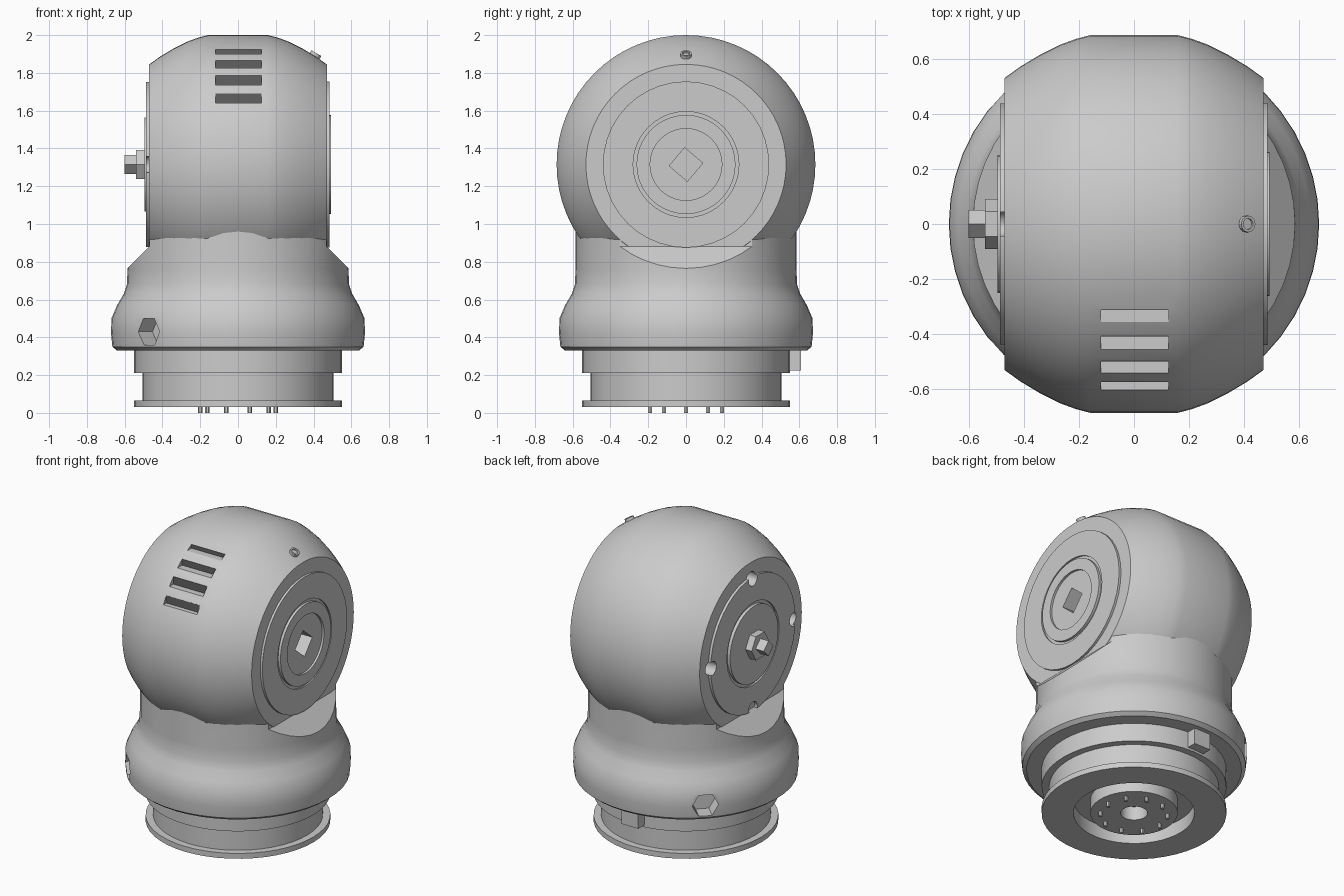
import bpy, bmesh
from math import pi, sin, cos, sqrt, atan2
from mathutils import Matrix, Vector

if "Cube" in bpy.data.objects:
    bpy.data.objects.remove(bpy.data.objects["Cube"])


def material(name, value):
    m = bpy.data.materials.new(name)
    m.use_nodes = True
    color = (value, value, value, 1)
    m.diffuse_color = color
    m.node_tree.nodes["Principled BSDF"].inputs["Base Color"].default_value = color
    return m


GREY = material("light grey", 0.6)
DARK = material("dark grey", 0.12)
AXIS_Z = 1.315
DRUM_R = 0.685


def finish(name, bm, matrix=Matrix(), mat=GREY):
    bmesh.ops.recalc_face_normals(bm, faces=bm.faces[:])
    bm.transform(matrix)
    mesh = bpy.data.meshes.new(name)
    bm.to_mesh(mesh)
    bm.free()
    mesh.materials.append(mat)
    obj = bpy.data.objects.new(name, mesh)
    bpy.context.collection.objects.link(obj)
    return obj


def lathe_mesh(profile, steps):
    bm = bmesh.new()
    vs = [bm.verts.new((r, 0, h)) for r, h in profile]
    edges = [bm.edges.new(pair) for pair in zip(vs, vs[1:])]
    bmesh.ops.spin(bm, geom=vs + edges, axis=(0, 0, 1), cent=(0, 0, 0),
                   angle=2 * pi, steps=steps)
    bmesh.ops.remove_doubles(bm, verts=bm.verts[:], dist=0.0005)
    return bm


def lathe(name, profile, steps=48, matrix=Matrix()):
    return finish(name, lathe_mesh(profile, steps), matrix)


def box(name, lo, hi, mat=GREY, matrix=Matrix()):
    bm = bmesh.new()
    bmesh.ops.create_cube(bm, size=1)
    lo, hi = Vector(lo), Vector(hi)
    place = Matrix.Translation((lo + hi) / 2) @ Matrix.Diagonal((*(hi - lo), 1))
    return finish(name, bm, matrix @ place, mat)


def rod(name, start, direction, length, radius, sides=16):
    """Cylinder growing from start along direction."""
    turn = Vector(direction).to_track_quat('Z', 'Y').to_matrix().to_4x4()
    return lathe(name, [(0, 0), (radius, 0), (radius, length), (0, length)],
                 sides, Matrix.Translation(start) @ turn)


def cut(targets, cutter):
    cutter.hide_render = True
    for obj in targets:
        mod = obj.modifiers.new("cut", 'BOOLEAN')
        mod.operation = 'DIFFERENCE'
        mod.solver = 'EXACT'
        mod.object = cutter
        bpy.context.view_layer.objects.active = obj
        bpy.ops.object.modifier_apply(modifier=mod.name)
    bpy.data.objects.remove(cutter)


def clip(bm, point, normal):
    """Remove everything beyond the plane and cap the opening."""
    geom = bm.verts[:] + bm.edges[:] + bm.faces[:]
    res = bmesh.ops.bisect_plane(bm, geom=geom, plane_co=point, plane_no=normal,
                                 clear_outer=True)
    rim = [e for e in res["geom_cut"] if isinstance(e, bmesh.types.BMEdge)]
    bmesh.ops.contextual_create(bm, geom=rim)


right_side = Matrix.Translation((0, 0, AXIS_Z)) @ Matrix.Rotation(pi / 2, 4, 'Y')
left_side = Matrix.Translation((0, 0, AXIS_Z)) @ Matrix.Rotation(-pi / 2, 4, 'Y')

# Mounting base with a ring groove and centre bore underneath
base = lathe("mounting_base", [
    (0, .12), (.08, .12), (.08, .03), (.26, .03), (.26, .12), (.36, .12),
    (.36, .03), (.55, .03), (.55, .065), (.505, .065), (.505, .21),
    (.55, .21), (.55, .34), (0, .34)])
box("locating_key", (-.08, .45, .225), (.04, .61, .335))
for i in range(10):
    a = 2 * pi * i / 10
    rod("base_screw", (.2 * cos(a), .2 * sin(a), 0), (0, 0, 1), .05, .012, 6)

# Flared collar and neck, sloped flat below each side cap
neck_profile = [(0, .33), (.64, .33), (.665, .35), (.672, .42), (.67, .5),
                (.64, .57), (.605, .63), (.588, .68), (.585, .76), (.585, 1.0),
                (0, 1.0)]
bm = lathe_mesh(neck_profile, 48)
for s in (-1, 1):
    clip(bm, (s * .47, 0, .88), (s, 0, 1))
collar = finish("collar", bm)
bm = lathe_mesh([(0, .6), (.585, .6), (.585, 1.0), (0, 1.0)], 48)
for s in (-1, 1):
    clip(bm, (s * .468, 0, 0), (s, 0, 0))
neck_core = finish("neck_core", bm)

# Cross bores in the collar
for s in (-1, 1):
    d = Vector((-1, s, 0)).normalized()
    cut([collar], rod("bore_cutter", d * .56 + Vector((0, 0, .43)), d, .3, .08, 6))

# Rounded drum lying on the x axis
half = [(.16, DRUM_R), (.21, .672), (.27, .65), (.34, .615), (.41, .573), (.47, .53)]
drum_profile = ([(0, -.47)] + [(r, -x) for x, r in reversed(half)]
                + [(r, x) for x, r in half] + [(0, .47)])
drum = lathe("drum", drum_profile, 64, right_side)

# Vent slots on the upper front
for lo, hi in ((1.64, 1.69), (1.735, 1.785), (1.825, 1.865), (1.9, 1.925)):
    wall = -sqrt(DRUM_R ** 2 - (hi - AXIS_Z) ** 2)
    cut([drum], box("slot_cutter", (-.12, -1, lo), (.125, wall + .004, hi)))
    box("vent_slot", (-.12, wall, lo), (.125, wall + .006, hi), DARK)

# Right cap with a raised ring, a recess and a square socket
right_cap = lathe("right_cap", [
    (0, .465), (.44, .465), (.44, .485), (.28, .485), (.28, .475),
    (.262, .475), (.262, .492), (.19, .492), (.19, .478), (0, .478)],
    40, right_side)
socket_turn = Matrix.Translation((0, 0, AXIS_Z)) @ Matrix.Rotation(pi / 4 + .08, 4, 'X')
cut([right_cap, drum], box("socket_cutter", (.38, -.063, -.063), (.6, .063, .063),
                           matrix=socket_turn))

# Left cap with four bolt holes, hub and drive pin
left_cap = lathe("left_cap", [
    (0, .465), (.44, .465), (.44, .487), (.27, .487), (.27, .475),
    (.25, .475), (.25, .495), (0, .495)], 40, left_side)
for i in range(4):
    a = i * pi / 2
    start = (-.4, .425 * cos(a), AXIS_Z + .425 * sin(a))
    cut([left_cap, drum], rod("bolt_cutter", start, (-1, 0, 0), .2, .045))
rod("hub", (-.48, 0, AXIS_Z), (-1, 0, 0), .06, .09, 6)
rod("drive_pin", (-.53, 0, AXIS_Z), (-1, 0, 0), .07, .05, 4)

# Small hollow pin on the shoulder
shoulder = Vector((.5, 0, .866))
turn = shoulder.to_track_quat('Z', 'Y').to_matrix().to_4x4()
lathe("shoulder_pin", [(0, 0), (.03, 0), (.03, .04), (.02, .04), (.02, .03), (0, .03)],
      12, Matrix.Translation((.395, 0, 1.87)) @ turn)

# Smooth shading with crisp edges
bpy.ops.object.select_all(action='DESELECT')
for obj in bpy.context.collection.objects:
    if obj.type == 'MESH':
        obj.select_set(True)
        bpy.context.view_layer.objects.active = obj
bpy.ops.object.shade_smooth_by_angle(angle=.5)
